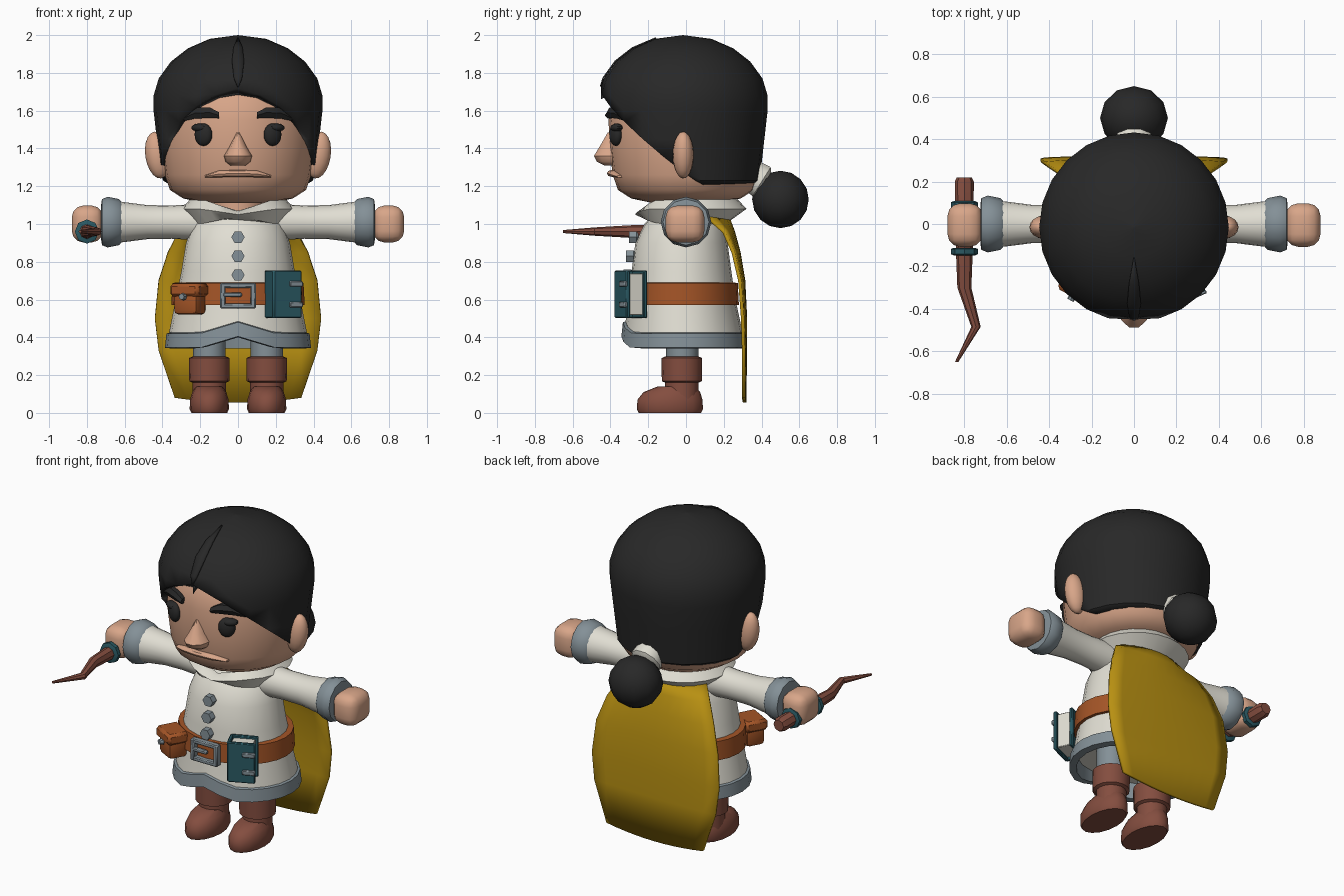
import bpy, bmesh, math
from mathutils import Vector, Matrix

if "Cube" in bpy.data.objects:
    bpy.data.objects.remove(bpy.data.objects["Cube"])


def material(name, r, g, b):
    m = bpy.data.materials.new(name)
    m.use_nodes = True
    m.diffuse_color = (r, g, b, 1)
    m.node_tree.nodes["Principled BSDF"].inputs["Base Color"].default_value = (r, g, b, 1)
    return m


HAIR = material("soft_black", .021, .021, .021)
SKIN = material("skin", .69, .38, .25)
CREAM = material("cream_cloth", .75, .73, .65)
GREY = material("slate_grey", .23, .28, .31)
TAN = material("orange_leather", .37, .09, .02)
BROWN = material("brown_leather", .23, .075, .05)
GOLD = material("gold_cloth", .48, .28, .006)
TEAL = material("teal", .023, .1, .125)
parts = []


def finish(name, bm, mat, matrix=None):
    bmesh.ops.remove_doubles(bm, verts=bm.verts, dist=.0005)
    bmesh.ops.recalc_face_normals(bm, faces=bm.faces)
    if matrix:
        bm.transform(matrix)
    mesh = bpy.data.meshes.new(name)
    bm.to_mesh(mesh)
    bm.free()
    mesh.materials.append(mat)
    ob = bpy.data.objects.new(name, mesh)
    bpy.context.collection.objects.link(ob)
    parts.append(ob)
    return ob


def ring(c, a, b, n=24, axis="Z"):
    """Oval of points around c, perpendicular to the axis."""
    out = []
    for i in range(n):
        t = math.tau * i / n
        u, v = a * math.cos(t), b * math.sin(t)
        out.append(Vector(c) + Vector({"Z": (u, v, 0), "Y": (u, 0, v), "X": (0, u, v)}[axis]))
    return out


def skin_rings(rings, caps=True):
    bm = bmesh.new()
    rows = [[bm.verts.new(p) for p in r] for r in rings]
    n = len(rows[0])
    for lo, hi in zip(rows, rows[1:]):
        for i in range(n):
            j = (i + 1) % n
            bm.faces.new((lo[i], lo[j], hi[j], hi[i]))
    if caps:
        bm.faces.new(rows[0])
        bm.faces.new(rows[-1])
    return bm


def loft(name, rings, mat, caps=True):
    return finish(name, skin_rings(rings, caps), mat)


def lathe(name, profile, mat, origin=(0, 0, 0), axis=(0, 0, 1), n=20):
    """Profile of (height, radius) pairs turned about an axis."""
    turn = Matrix.Translation(origin) @ Vector(axis).to_track_quat("Z", "Y").to_matrix().to_4x4()
    bm = skin_rings([ring((0, 0, h), r, r, n) for h, r in profile])
    return finish(name, bm, mat, turn)


def ball(name, c, size, mat, turn=0, tilt=0, seg=16):
    bm = bmesh.new()
    bmesh.ops.create_uvsphere(bm, u_segments=seg, v_segments=seg // 2 + 2, radius=1)
    m = (Matrix.Translation(c) @ Matrix.Rotation(turn, 4, "Z")
         @ Matrix.Rotation(tilt, 4, "Y") @ Matrix.Diagonal((*size, 1)))
    return finish(name, bm, mat, m)


def box(name, c, size, mat, turn=0, bevel=.01, steps=1, shift=(0, 0, 0)):
    """Bevelled box turned about z at c, shifted in its own frame."""
    bm = bmesh.new()
    bmesh.ops.create_cube(bm, size=1)
    bm.transform(Matrix.Diagonal((*size, 1)))
    bmesh.ops.bevel(bm, geom=bm.edges[:], offset=bevel, segments=steps, profile=.5, affect="EDGES")
    m = Matrix.Translation(c) @ Matrix.Rotation(turn, 4, "Z") @ Matrix.Translation(shift)
    return finish(name, bm, mat, m)


def sheet(name, rows, mat, thick):
    bm = bmesh.new()
    grid = [[bm.verts.new(p) for p in r] for r in rows]
    for a, b in zip(grid, grid[1:]):
        for i in range(len(a) - 1):
            bm.faces.new((a[i], a[i + 1], b[i + 1], b[i]))
    ob = finish(name, bm, mat)
    mod = ob.modifiers.new("thickness", "SOLIDIFY")
    mod.thickness, mod.offset = thick, 0
    return ob


# Head
face = [(1.11, .17), (1.135, .29), (1.18, .36), (1.26, .388), (1.4, .405), (1.55, .41), (1.7, .38), (1.8, .28)]
lathe("head", face, SKIN, n=24)
lathe("neck", [(.98, .14), (1.15, .14)], SKIN)
loft("nose", [ring((0, -.4, z), a, b, 10) for z, a, b in
              [(1.485, .008, .015), (1.41, .045, .06), (1.36, .074, .092), (1.33, .066, .075), (1.31, .04, .035)]], SKIN)
loft("mouth", [ring((x, y, z), .024, h, 8, "X") for x, y, z, h in
               [(-.175, -.345, 1.252, .006), (-.1, -.383, 1.265, .018), (0, -.395, 1.268, .018),
                (.1, -.383, 1.265, .018), (.175, -.345, 1.252, .006)]], SKIN)

# Hair: a cap cut along the hairline, mirrored at the parting
crown = [(1.2, .365), (1.23, .405), (1.45, .43), (1.6, .447), (1.68, .447), (1.77, .42),
         (1.86, .355), (1.93, .265), (1.98, .15), (2, 0)]
hair = lathe("hair", crown[:], HAIR, (0, -.015, 0), n=24)
bm = bmesh.new()
bm.from_mesh(hair.data)
bmesh.ops.delete(bm, geom=[f for f in bm.faces if len(f.verts) > 4], context="FACES")
for co, no in [((0, 0, 0), (1, 0, 0)), ((0, -.45, 1.72), (.029, .082, .107))]:
    bmesh.ops.bisect_plane(bm, geom=bm.verts[:] + bm.edges[:] + bm.faces[:],
                           plane_co=co, plane_no=no, clear_inner=True)
bm.to_mesh(hair.data)
bm.free()
hair.modifiers.new("mirror", "MIRROR")
shell = hair.modifiers.new("thickness", "SOLIDIFY")
shell.thickness, shell.offset = .06, -1
sheet("hair_parting", [[(s * w, -r - .019, z + .002) for s in (-1, 0, 1)] for z, r, w in
                       [(1.725, .433, .004), (1.77, .42, .022), (1.86, .355, .032),
                        (1.93, .265, .024), (1.983, .14, .002)]], HAIR, .008)
ball("hair_bun", (0, .5, 1.13), (.16, .15, .152), HAIR, seg=12)
lathe("hair_tie", [(-.06, .06), (-.04, .088), (.03, .095), (.055, .06)], CREAM, (0, .375, 1.24), (0, .85, -.53), 10)

# Torso tunic, each level as (height, half width, front, back)
def level(z, w, f, b, lift=0, grow=0, reach=.2):
    pts = ring((0, (f + b) / 2, z), w + grow, (b - f) / 2 + grow)
    for p in pts:
        if p.y < 0:
            p.z += lift * max(0, 1 - abs(p.x) / reach)
    return pts


hem = (.365, -.32, .3)
loft("tunic", [level(.425, *hem, .06), level(.6, .33, -.3, .262), level(.75, .3, -.288, .24),
               level(.9, .275, -.268, .22), level(1, .24, -.22, .2), level(1.07, .16, -.15, .16)], CREAM)
loft("tunic_hem", [level(.425, *hem, .06, -.005), level(.42, *hem, .06, .014), level(.345, *hem, .06, .022),
                   level(.34, *hem, .06, -.02), level(.44, *hem, .06, -.03)], GREY, False)
loft("collar", [level(1.02, .17, -.16, .18), level(1.13, .23, -.2, .25, -.06), level(1.135, .25, -.23, .27, -.07),
                level(1.08, .3, -.27, .32, -.03), level(1.0, .23, -.23, .21, .04)], CREAM)
for i, z in enumerate((.93, .83, .73)):
    lathe(f"button_{i + 1}", [(0, .035), (.04, .035), (.052, .022)], GREY, (0, -.345 + .14 * (z - .63), z), (0, 1, 0), 6)
    parts[-1].rotation_euler.z = 0

# Belt, buckle, pouch and book
waist = (.335, -.3, .262)
loft("belt", [level(.57, *waist, 0, .002), level(.572, *waist, 0, .018),
              level(.688, *waist, 0, .012), level(.69, *waist, 0, -.01)], TAN)
for s in (-1, 1):
    box("buckle_side", (s * .08, -.325, .62), (.028, .04, .135), GREY, bevel=.006)
    box("buckle_bar", (0, -.325, .62 + s * .055), (.17, .038, .026), GREY, bevel=.006)
box("buckle_prong", (-.03, -.335, .625), (.1, .025, .024), GREY, bevel=.006)
spot, turn = (-.255, -.28, .6), -.5
box("pouch", spot, (.145, .12, .15), TAN, turn, .025, 2, (0, 0, -.005))
box("pouch_flap", spot, (.17, .14, .07), TAN, turn, .015, 1, (0, -.002, .05))
lathe("pouch_stud", [(0, .02), (.025, .016)], GREY, (-.288, -.338, .615), (-.48, -.88, 0), 8)
spot, turn = (.24, -.292, .628), .42
box("book_pages", spot, (.13, .085, .22), CREAM, turn, .004)
for y in (-.05, .05):
    box("book_cover", spot, (.16, .022, .25), TEAL, turn, .005, 1, (0, y, 0))
box("book_spine", spot, (.02, .11, .25), TEAL, turn, .005, 1, (-.075, 0, 0))
for z in (-.055, .055):
    box("book_clasp", spot, (.075, .018, .03), GREY, turn, .005, 1, (.045, -.064, z))

# Cape, each row as (height, half width, middle depth, edge depth)
cape = []
for z, w, mid, edge in [(1.04, .22, .22, .11), (.96, .31, .25, .2), (.85, .37, .28, .25), (.7, .42, .305, .285),
                        (.5, .44, .315, .3), (.33, .42, .315, .305), (.08, .335, .31, .305)]:
    drop = .025 if z < .1 else 0
    cape.append([(w * i / 5, mid + (edge - mid) * (i / 5) ** 2, z - drop * (1 - (i / 5) ** 2)) for i in range(-5, 6)])
sheet("cape", cape, GOLD, .018)

# Paired parts
for s, side in ((1, "left"), (-1, "right")):
    def at(x, y, z):
        return (s * x, y, z)
    ball(side + "_ear", at(.425, -.015, 1.365), (.066, .055, .125), SKIN, 0, s * .15)
    ball(side + "_eye", at(.183, -.372, 1.473), (.05, .03, .06), HAIR, s * .45)
    ball(side + "_eyelash", at(.205, -.367, 1.51), (.045, .03, .022), HAIR, s * .5, 0, 10)
    loft(side + "_eyebrow", [ring(at(x, y, z), .03, h, 6, "X") for x, y, z, h in
                             [(.1, -.4, 1.575, .018), (.15, -.39, 1.59, .032),
                              (.23, -.35, 1.587, .034), (.285, -.31, 1.56, .016)]], HAIR)
    shoulder, out = (0, 0, 1.01), (s, 0, 0)
    lathe(side + "_sleeve", [(.15, .1), (.35, .088), (.48, .09), (.58, .103), (.64, .11)], CREAM, shoulder, out)
    lathe(side + "_cuff", [(.61, .1), (.63, .122), (.69, .134), (.72, .122), (.725, .09)], GREY, shoulder, out, 12)
    box(side + "_hand", at(.797, -.005, 1), (.165, .205, .195), SKIN, 0, .06, 3)
    lathe(side + "_legging", [(.25, .085), (.46, .085)], GREY, at(.152, -.02, 0))
    lathe(side + "_boot_shaft", [(.04, .088), (.16, .088), (.168, .106), (.29, .108), (.298, .09)],
          BROWN, at(.152, -.022, 0), n=16)
    loft(side + "_boot_foot", [ring(at(.152, y, z), a, b, 16) for z, y, a, b in
                               [(0, -.085, .095, .165), (.02, -.085, .104, .175), (.07, -.085, .102, .172),
                                (.11, -.075, .09, .15), (.14, -.05, .07, .1)]], BROWN)

# Crooked wand in the right hand
loft("wand", [ring((x, y, .96), r, r, 8, "Y") for x, y, r in
              [(-.8, .22, .035), (-.8, .2, .045), (-.8, -.12, .04), (-.8, -.3, .033),
               (-.745, -.485, .022), (-.836, -.65, .008)]], BROWN)
for y in (.09, -.13):
    lathe("wand_collar", [(-.018, .05), (-.012, .064), (.012, .064), (.018, .05)], TEAL, (-.8, y, .96), (0, 1, 0), 8)

# Smooth shading with kept edges
for ob in bpy.context.selected_objects:
    ob.select_set(False)
for ob in parts:
    ob.select_set(True)
bpy.context.view_layer.objects.active = parts[0]
bpy.ops.object.shade_smooth_by_angle(angle=math.radians(38))
